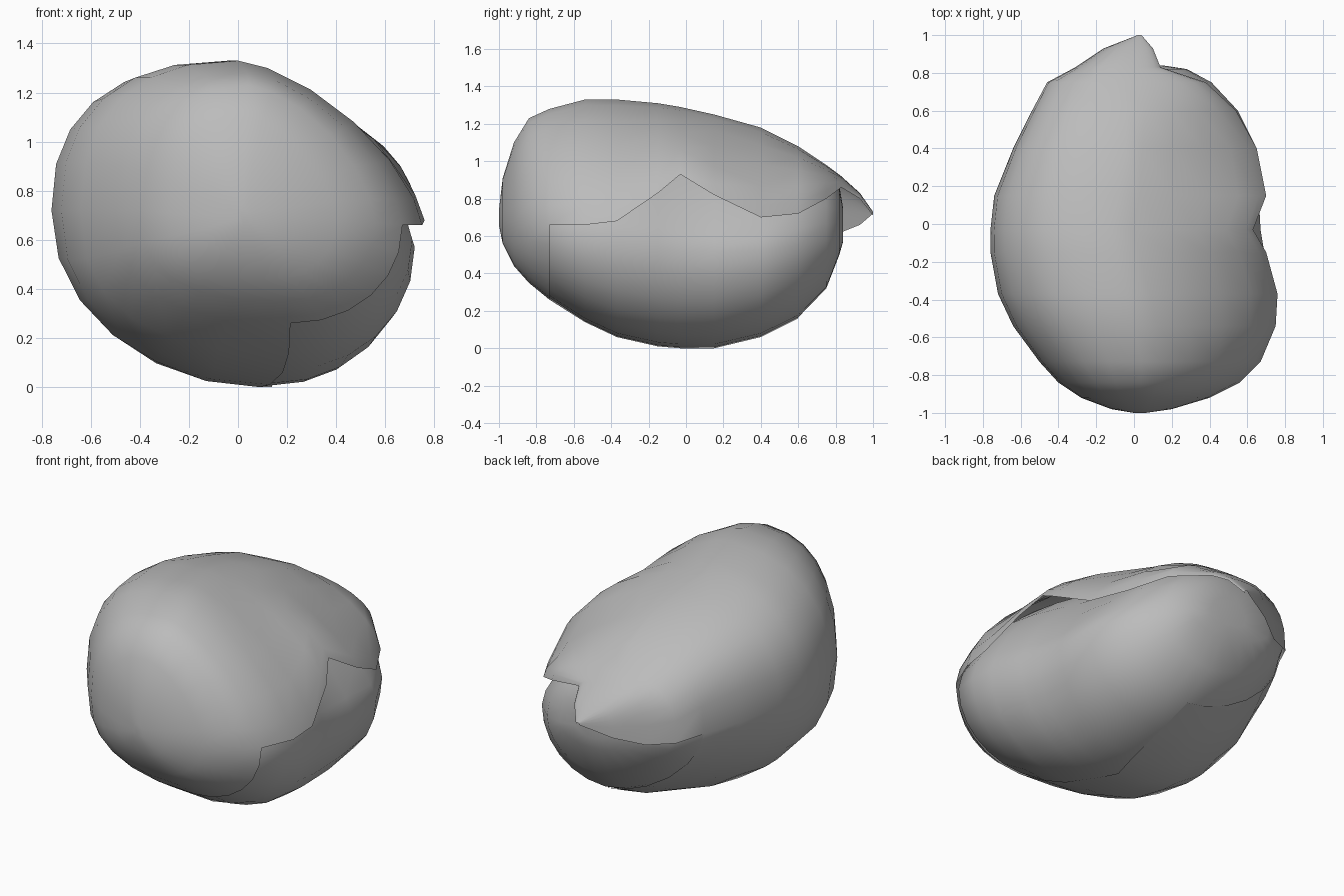
import bpy
import bmesh
from math import sin, cos, pi

cube = bpy.data.objects.get("Cube")
if cube:
    bpy.data.objects.remove(cube, do_unlink=True)

# One plain stone colour
stone = bpy.data.materials.new("stone_grey")
stone.use_nodes = True
grey = (0.5, 0.5, 0.5, 1.0)
stone.diffuse_color = grey
bsdf = stone.node_tree.nodes["Principled BSDF"]
bsdf.inputs["Base Color"].default_value = grey
bsdf.inputs["Roughness"].default_value = 0.8

STEPS = 24  # points round each section, starting at the bottom
QUARTER = STEPS // 4


def section(row):
    """Lopsided oval ring of four quarter arcs.
    Row: y, left x, right x, low z, high z, right edge z, left edge z."""
    y, xl, xr, zb, zt, zr, zl = row
    middle, width = (xl + xr) / 2, xr - xl
    ring = []
    for i in range(STEPS):
        angle = 2 * pi * (i - QUARTER) / STEPS
        c, s = cos(angle), sin(angle)
        # Each quarter has its own fullness: higher is flatter
        if s >= 0:
            pole_x, pole_z = middle - 0.04 * width, zt
            if c >= 0:
                bend = 1.45 + 0.2 * y - 1.5 * max(y - 0.4, 0)
            else:
                bend = 0.84 - 0.35 * max(min(y, 0.4), 0)
        else:
            pole_x, pole_z = middle + 0.11 * width, zb
            bend = 0.96 if c >= 0 else 1.02 + 0.4 * max(y, -0.6)
        side_x, side_z = (xr, zr) if c >= 0 else (xl, zl)
        ring.append((pole_x + (side_x - pole_x) * abs(c) ** bend, y,
                     side_z + (pole_z - side_z) * abs(s) ** bend))
    return ring


def loft(name, rows, caps, span):
    """Skin neighbouring rings over the span of steps given for each y."""
    bm = bmesh.new()
    loops = [[bm.verts.new(p) for p in section(row)] for row in rows]
    for row, a, b in zip(rows, loops, loops[1:]):
        for i in range(*span(row[0])):
            j = (i + 1) % STEPS
            bm.faces.new((a[i], b[i], b[j], a[j]))
    for end in caps:
        bm.faces.new(loops[end])
    loose = [v for v in bm.verts if not v.link_faces]
    bmesh.ops.delete(bm, geom=loose, context="VERTS")
    bmesh.ops.recalc_face_normals(bm, faces=bm.faces)
    if sum(f.normal.z * f.calc_area() for f in bm.faces
           if f.calc_center_median().z > 0.8) < 0:
        bmesh.ops.reverse_faces(bm, faces=bm.faces)
    mesh = bpy.data.meshes.new(name)
    bm.to_mesh(mesh)
    bm.free()
    mesh.materials.append(stone)
    obj = bpy.data.objects.new(name, mesh)
    bpy.context.collection.objects.link(obj)
    bpy.ops.object.select_all(action="DESELECT")
    obj.select_set(True)
    bpy.context.view_layer.objects.active = obj
    bpy.ops.object.shade_smooth_by_angle(angle=0.7)


def shell_span(y):
    """Whole ring at the front, open on the right flank, a cap at the back."""
    if y < -0.8:
        return 0, STEPS
    return QUARTER, (STEPS if y < 0.5 else 3 * QUARTER)


# Rounded core: y, left x, right x, low z, high z, right edge z
body_rows = [
    (-0.96, -0.1, 0.18, 0.58, 0.88, 0.68),
    (-0.9, -0.27, 0.42, 0.44, 1.1, 0.66),
    (-0.73, -0.49, 0.65, 0.27, 1.26, 0.64),
    (-0.54, -0.63, 0.71, 0.145, 1.31, 0.6),
    (-0.37, -0.71, 0.72, 0.065, 1.31, 0.57),
    (-0.15, -0.75, 0.69, 0.015, 1.29, 0.54),
    (-0.03, -0.75, 0.67, 0.005, 1.27, 0.52),
    (0.15, -0.73, 0.66, 0.005, 1.23, 0.52),
    (0.4, -0.63, 0.65, 0.065, 1.16, 0.52),
    (0.6, -0.535, 0.55, 0.165, 1.06, 0.55),
    (0.75, -0.44, 0.41, 0.32, 0.96, 0.58),
    (0.82, -0.28, 0.28, 0.5, 0.87, 0.6),
    (0.84, -0.1, 0.15, 0.57, 0.75, 0.62),
]
loft("stone_body", [r + (0.72 - 0.1 * max(r[0], 0),) for r in body_rows],
     (0, -1), lambda y: (0, STEPS))

# Outer layer with a jagged lip on one flank and a pointed back:
# y, left x, right x, low z, high z, right edge z, left edge z
shell_rows = [
    (-1.0, 0.0, 0.06, 0.66, 0.74, 0.7, 0.7),
    (-0.98, -0.12, 0.2, 0.56, 0.91, 0.69, 0.7),
    (-0.92, -0.28, 0.4, 0.44, 1.1, 0.68, 0.71),
    (-0.84, -0.4, 0.56, 0.35, 1.23, 0.67, 0.72),
    (-0.73, -0.5, 0.67, 0.26, 1.28, 0.66, 0.72),
    (-0.54, -0.64, 0.75, 0.14, 1.33, 0.66, 0.72),
    (-0.37, -0.72, 0.76, 0.06, 1.33, 0.68, 0.72),
    (-0.15, -0.76, 0.7, 0.01, 1.31, 0.83, 0.72),
    (-0.03, -0.76, 0.63, 0.0, 1.29, 0.93, 0.72),
    (0.15, -0.74, 0.7, 0.0, 1.25, 0.82, 0.71),
    (0.4, -0.64, 0.65, 0.06, 1.18, 0.7, 0.68),
    (0.6, -0.54, 0.54, 0.16, 1.08, 0.72, 0.66),
    (0.75, -0.46, 0.38, 0.32, 0.98, 0.8, 0.64),
    (0.83, -0.31, 0.14, 0.5, 0.92, 0.86, 0.62),
    (0.93, -0.16, 0.1, 0.6, 0.83, 0.8, 0.66),
    (1.0, 0.02, 0.04, 0.7, 0.73, 0.71, 0.72),
]
loft("overhanging_shell", shell_rows, (0,), shell_span)
